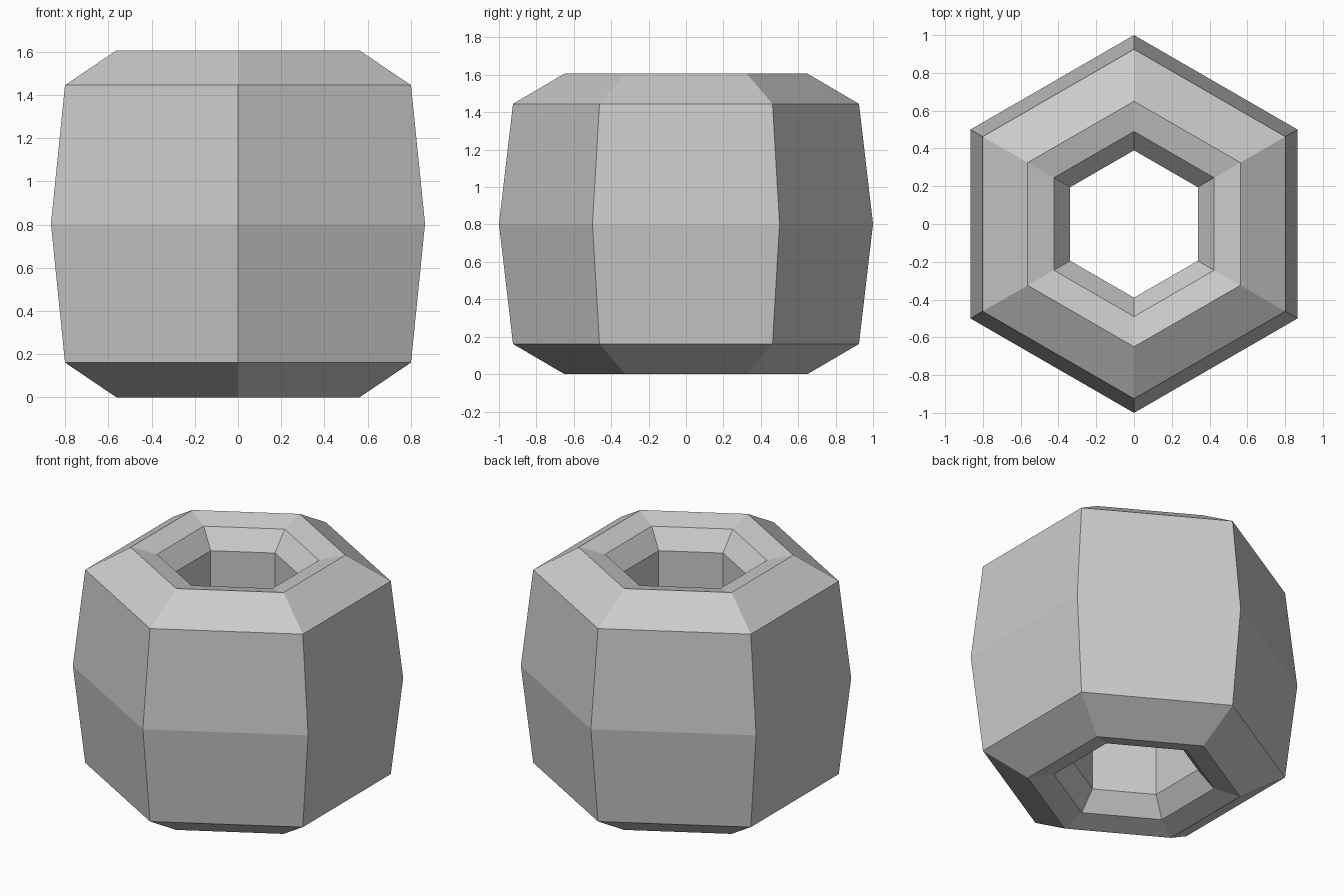
import bpy, bmesh
from math import sin, cos, tau

if "Cube" in bpy.data.objects:
    bpy.data.objects.remove(bpy.data.objects["Cube"])

SIDES = 6
HEIGHT = 1.606

# Upper half of the closed cross-section (radius, z), from outer wall over the rim into the hole
upper = [(0.925, 1.445), (0.65, HEIGHT), (0.49, 1.566), (0.39, 1.445)]
lower = [(r, HEIGHT - z) for r, z in reversed(upper)]
profile = [(1.0, HEIGHT / 2)] + upper + lower

# Sweep the section round the z axis with a corner facing the front
bm = bmesh.new()
rings = []
for i in range(SIDES):
    a = tau * (i / SIDES + 0.25)
    rings.append([bm.verts.new((r * cos(a), r * sin(a), z)) for r, z in profile])
n = len(profile)
for i in range(SIDES):
    a, b = rings[i], rings[(i + 1) % SIDES]
    for j in range(n):
        k = (j + 1) % n
        bm.faces.new((a[j], b[j], b[k], a[k]))
bmesh.ops.recalc_face_normals(bm, faces=bm.faces)

# Hexagonal bead with a through hole
mesh = bpy.data.meshes.new("hexagonal_bead")
bm.to_mesh(mesh)
bm.free()
bpy.context.collection.objects.link(bpy.data.objects.new("hexagonal_bead", mesh))
